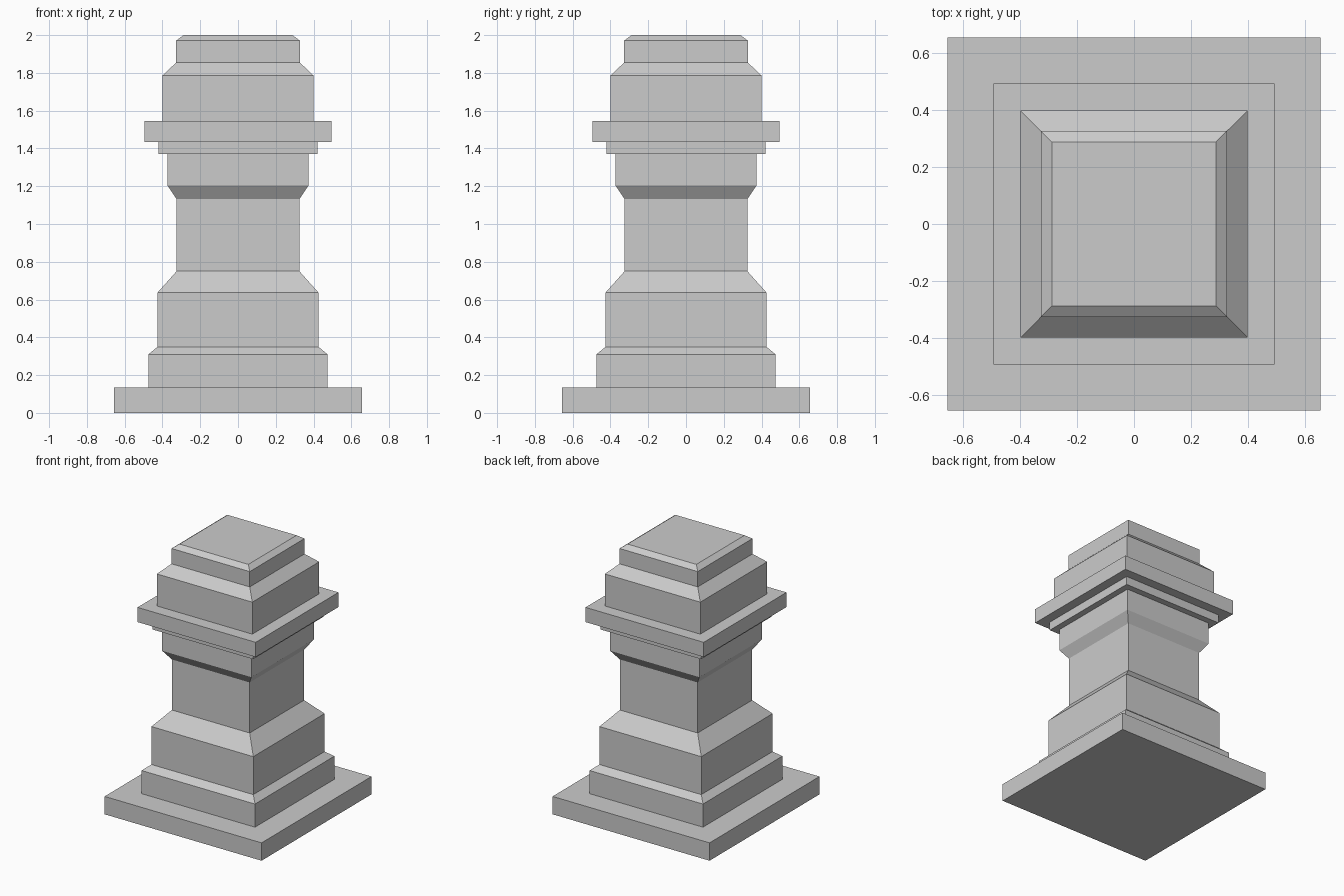
import bpy, bmesh

if "Cube" in bpy.data.objects:
    bpy.data.objects.remove(bpy.data.objects["Cube"])


def square_part(name, profile, cap_bottom=False, cap_top=False):
    """Sweep a (half width, height) profile around a square plan."""
    bm = bmesh.new()
    rings = [[bm.verts.new((sx * r, sy * r, z))
              for sx, sy in ((-1, -1), (1, -1), (1, 1), (-1, 1))]
             for r, z in profile]
    for a, b in zip(rings, rings[1:]):
        for i in range(4):
            j = (i + 1) % 4
            bm.faces.new((a[i], a[j], b[j], b[i]))
    if cap_bottom:
        bm.faces.new(rings[0][::-1])
    if cap_top:
        bm.faces.new(rings[-1])
    mesh = bpy.data.meshes.new(name)
    bm.to_mesh(mesh)
    bm.free()
    obj = bpy.data.objects.new(name, mesh)
    bpy.context.collection.objects.link(obj)
    return obj


# Flat ground slab with its top ledge
square_part("plinth", [(0.656, 0), (0.656, 0.135), (0.474, 0.135)], cap_bottom=True)

# Stepped base with two chamfers
square_part("base", [(0.474, 0.135), (0.474, 0.31), (0.426, 0.35),
                     (0.426, 0.637), (0.325, 0.75)])

# Plain narrow shaft
square_part("shaft", [(0.325, 0.75), (0.325, 1.132)])

# Flared capital with a small step
square_part("capital", [(0.325, 1.132), (0.373, 1.203), (0.373, 1.37),
                        (0.421, 1.37), (0.421, 1.434)])

# Projecting collar slab
square_part("collar", [(0.421, 1.434), (0.494, 1.434), (0.494, 1.545), (0.399, 1.545)])

# Stepped cap with chamfered shoulders
square_part("cap", [(0.399, 1.545), (0.399, 1.787), (0.327, 1.855),
                    (0.327, 1.971), (0.288, 2.0)], cap_top=True)
